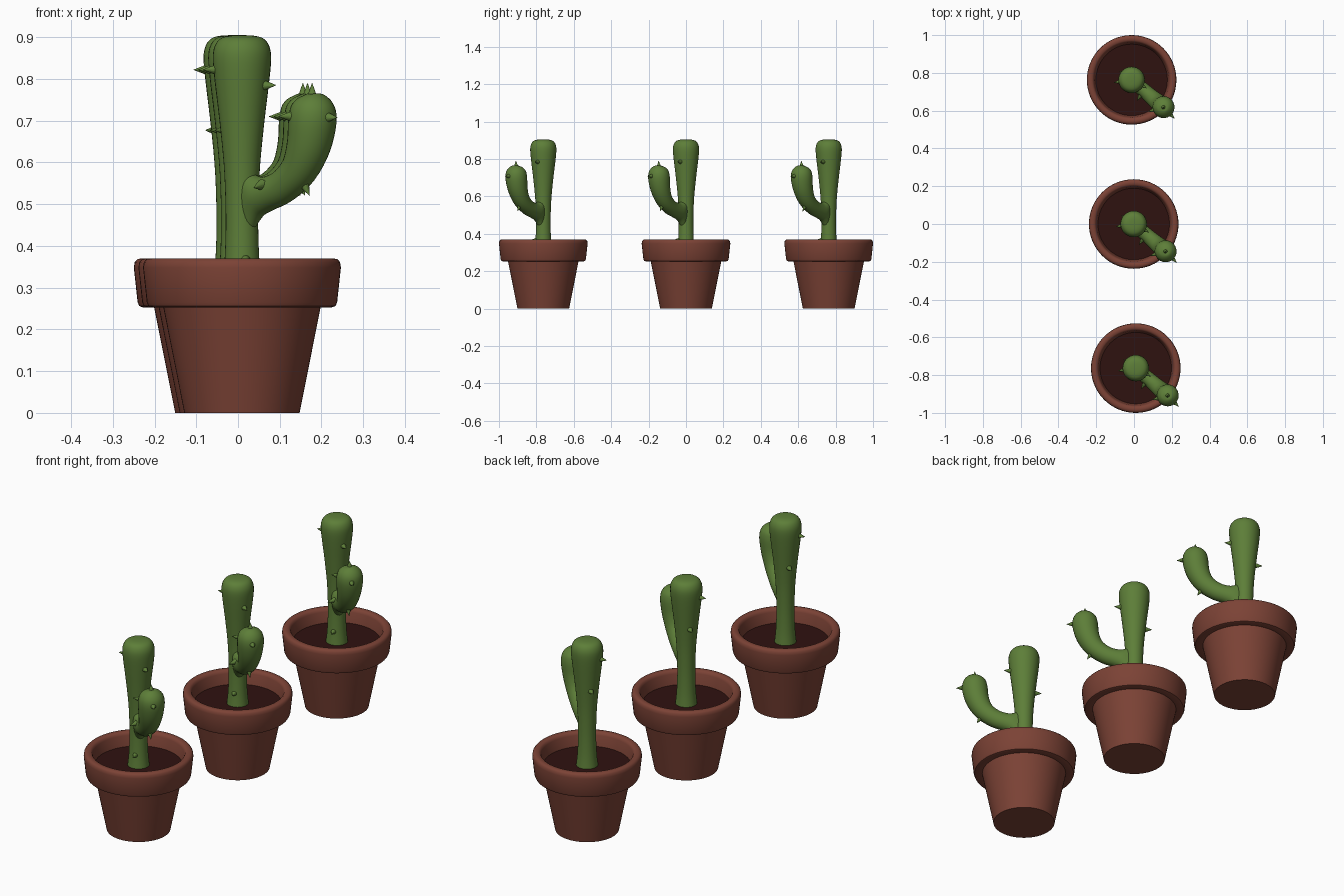
import bpy, bmesh, math
from mathutils import Vector, Matrix

if "Cube" in bpy.data.objects:
    bpy.data.objects.remove(bpy.data.objects["Cube"])


def material(name, color):
    m = bpy.data.materials.new(name)
    m.diffuse_color = (*color, 1)
    m.use_nodes = True
    m.node_tree.nodes["Principled BSDF"].inputs["Base Color"].default_value = m.diffuse_color
    return m


CLAY = material("clay", (0.20, 0.055, 0.036))
SOIL = material("soil", (0.028, 0.006, 0.005))
GREEN = material("green", (0.11, 0.21, 0.04))


def smooth_points(pts, n=4):
    """Catmull-Rom interpolation of tuples of any length."""
    v = [Vector(p) for p in pts]
    v = [2 * v[0] - v[1]] + v + [2 * v[-1] - v[-2]]
    out = []
    for i in range(1, len(v) - 2):
        a, b, c, d = v[i - 1:i + 3]
        for k in range(n):
            t = k / n
            out.append(0.5 * (2 * b + (c - a) * t + (2 * a - 5 * b + 4 * c - d) * t * t
                              + (3 * b - a - 3 * c + d) * t ** 3))
    out.append(v[-2])
    return out


def rings_mesh(name, rings, mat, angle):
    """Bridge equal rings of points and cap both ends."""
    bm = bmesh.new()
    loops = [[bm.verts.new(p) for p in r] for r in rings]
    n = len(loops[0])
    for a, b in zip(loops, loops[1:]):
        for i in range(n):
            j = (i + 1) % n
            bm.faces.new((a[i], a[j], b[j], b[i]))
    bm.faces.new(loops[0][::-1])
    bm.faces.new(loops[-1])
    return finish(name, bm, mat, angle)


def finish(name, bm, mat, angle):
    bmesh.ops.recalc_face_normals(bm, faces=bm.faces)
    me = bpy.data.meshes.new(name)
    bm.to_mesh(me)
    bm.free()
    me.materials.append(mat)
    ob = bpy.data.objects.new(name, me)
    bpy.context.collection.objects.link(ob)
    bpy.ops.object.select_all(action='DESELECT')
    ob.select_set(True)
    bpy.context.view_layer.objects.active = ob
    bpy.ops.object.shade_smooth_by_angle(angle=math.radians(angle))
    return ob


def circle(r, z, n):
    return [(r * math.cos(2 * math.pi * i / n), r * math.sin(2 * math.pi * i / n), z)
            for i in range(n)]


def lathe(name, profile, mat, n=48, angle=40):
    return rings_mesh(name, [circle(r, z, n) for r, z in profile], mat, angle)


# Pot: tapered body, rounded rim, inner wall down to the soil
pot = lathe("pot", [
    (0.138, 0), (0.189, 0.256), (0.216, 0.253), (0.224, 0.256), (0.228, 0.265),
    (0.237, 0.348), (0.235, 0.361), (0.229, 0.368), (0.220, 0.370),
    (0.209, 0.369), (0.202, 0.364), (0.198, 0.355), (0.188, 0.300)], CLAY, 64)
soil = lathe("soil", [(0.187, 0.295), (0.1895, 0.306)], SOIL, 64)

# Trunk: club that widens toward a rounded top
trunk = lathe("trunk", smooth_points([
    (0.048, 0.300), (0.042, 0.36), (0.039, 0.44), (0.040, 0.52), (0.044, 0.60),
    (0.054, 0.70), (0.066, 0.80), (0.070, 0.85), (0.066, 0.877), (0.054, 0.895),
    (0.033, 0.903), (0.004, 0.905)], 3), GREEN, 32, 60)

# Arm: swept in the vertical plane; each row is distance, height, in-plane and side radius
OUT = Vector((0.76, -0.65, 0)).normalized()
SIDE = Vector((-OUT.y, OUT.x, 0))
UP = Vector((0, 0, 1))
path = smooth_points([
    (0.022, 0.515, 0.078, 0.030), (0.048, 0.519, 0.052, 0.036),
    (0.080, 0.525, 0.042, 0.038), (0.130, 0.543, 0.041, 0.040),
    (0.180, 0.583, 0.045, 0.045), (0.210, 0.640, 0.053, 0.053),
    (0.222, 0.700, 0.058, 0.058), (0.222, 0.735, 0.052, 0.052),
    (0.221, 0.755, 0.036, 0.036), (0.220, 0.763, 0.018, 0.018),
    (0.220, 0.765, 0.002, 0.002)], 4)
rings = []
for i, p in enumerate(path):
    q0, q1 = path[max(i - 1, 0)], path[min(i + 1, len(path) - 1)]
    tan = (OUT * (q1[0] - q0[0]) + UP * (q1[1] - q0[1])).normalized()
    nor = SIDE.cross(tan).normalized()
    c = OUT * p[0] + UP * p[1]
    rings.append([c + nor * p[2] * math.cos(a) + SIDE * p[3] * math.sin(a)
                  for a in (2 * math.pi * k / 28 for k in range(28))])
arm = rings_mesh("arm", rings, GREEN, 60)

# Spikes: base point on the skin and pointing direction
spikes = [
    ((-0.064, -0.010, 0.822), (-1, -0.15, 0)),
    ((-0.041, 0.030, 0.677), (-0.82, 0.57, 0)),
    ((0.055, -0.030, 0.785), (0.87, -0.48, 0)),
    ((0.009, -0.037, 0.367), (0.24, -0.97, 0)),
    ((0.045, -0.086, 0.545), (-0.55, -0.8, -0.2)),
    ((0.150, -0.128, 0.546), (0.4, -0.35, -0.85)),
    ((0.116, -0.160, 0.710), (-0.96, -0.25, 0)),
    ((0.207, -0.184, 0.708), (0.7, -0.7, 0)),
    ((0.168, -0.145, 0.760), (0, -0.05, 1)),
]
bm = bmesh.new()
for pos, d in spikes:
    d = Vector(d).normalized()
    rot = d.to_track_quat('Z', 'Y').to_matrix().to_4x4()
    bmesh.ops.create_cone(bm, cap_ends=True, segments=10, radius1=0.014, radius2=0.0005,
                          depth=0.036, matrix=Matrix.Translation(Vector(pos) + d * 0.012) @ rot)
spines = finish("spikes", bm, GREEN, 50)

# Row of three potted plants, sharing meshes
parts = [pot, soil, trunk, arm, spines]
for k, loc in enumerate([(0.0095, -0.763, 0), (-0.0015, 0, 0), (-0.0125, 0.763, 0)]):
    for ob in parts:
        if k:
            ob = ob.copy()
            bpy.context.collection.objects.link(ob)
        ob.location = loc
